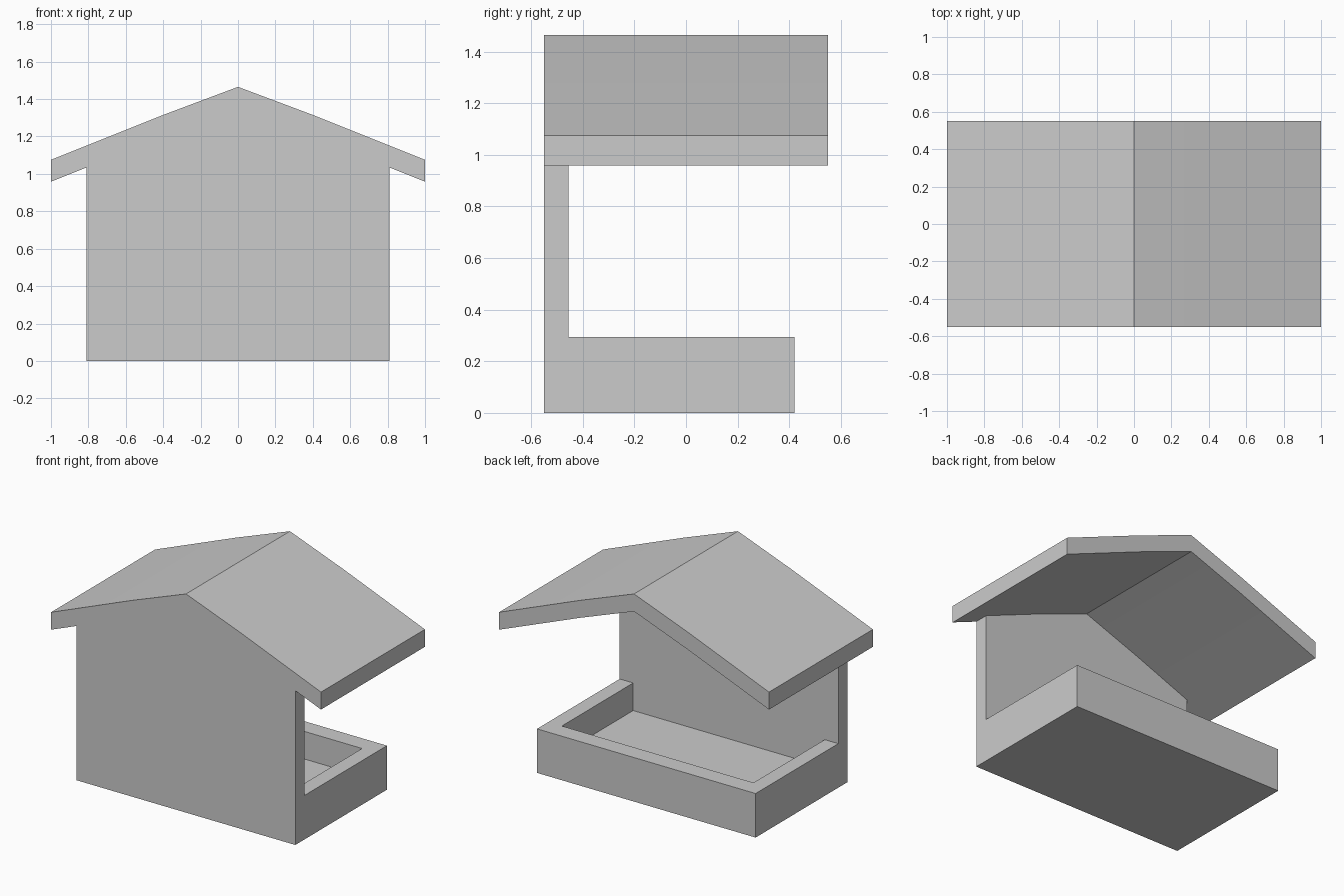
import bpy, bmesh
from mathutils import Vector

if "Cube" in bpy.data.objects:
    bpy.data.objects.remove(bpy.data.objects["Cube"])

ROOF_THICK = 0.117


def prism(name, pts, y0, y1):
    """Extrude an x-z outline along y."""
    bm = bmesh.new()
    face = bm.faces.new([bm.verts.new((x, y0, z)) for x, z in pts])
    ext = bmesh.ops.extrude_face_region(bm, geom=[face])["geom"]
    bmesh.ops.translate(bm, vec=Vector((0, y1 - y0, 0)),
                        verts=[g for g in ext if isinstance(g, bmesh.types.BMVert)])
    bmesh.ops.recalc_face_normals(bm, faces=bm.faces)
    me = bpy.data.meshes.new(name)
    bm.to_mesh(me)
    bm.free()
    ob = bpy.data.objects.new(name, me)
    bpy.context.collection.objects.link(ob)
    return ob


def rect(x, z0, z1):
    return [(-x, z0), (x, z0), (x, z1), (-x, z1)]


def mirrored(half):
    """Mirror a ridge-to-right outline into a full left-to-right line."""
    return [(-x, z) for x, z in reversed(half[1:])] + half


def cut(ob, cutter):
    mod = ob.modifiers.new("cut", "BOOLEAN")
    mod.operation = "DIFFERENCE"
    mod.solver = "EXACT"
    mod.object = cutter
    bpy.context.view_layer.objects.active = ob
    bpy.ops.object.modifier_apply(modifier=mod.name)
    bpy.data.objects.remove(cutter)


# roof: gently bowed gable slab
top = mirrored([(0, 1.465), (0.4, 1.315), (1, 1.075)])
under = [(x, z - ROOF_THICK) for x, z in top]
roof = prism("roof", top + under[::-1], -0.55, 0.55)

# body: back wall and tray carved from one gable-shaped block
gable = mirrored([(0, 1.465 - ROOF_THICK), (0.4, 1.315 - ROOF_THICK), (0.81, 1.034)])
body = prism("wall_and_tray", gable + [(0.81, 0), (-0.81, 0)], -0.55, 0.42)
cut(body, prism("opening_cutter", rect(1.2, 0.295, 2), -0.455, 1))
cut(body, prism("tray_cutter", rect(0.71, 0.11, 0.6), -0.455, 0.30))

# soft shading across the shallow roof bends only
bpy.ops.object.select_all(action="DESELECT")
roof.select_set(True)
bpy.context.view_layer.objects.active = roof
bpy.ops.object.shade_smooth_by_angle(angle=0.3)
